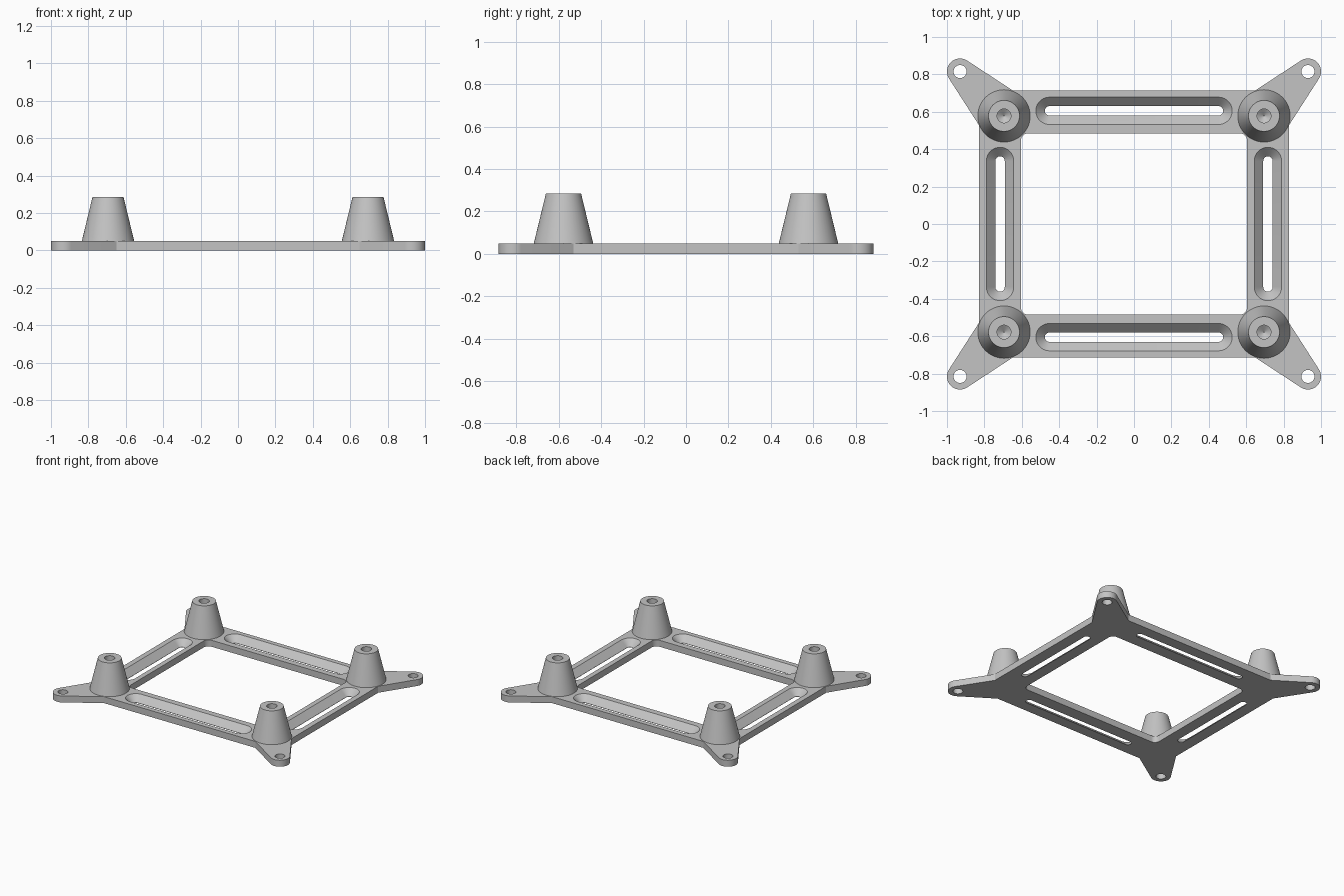
import bpy, bmesh, math
from math import sin, cos, pi, radians

cube = bpy.data.objects.get("Cube")
if cube:
    bpy.data.objects.remove(cube, do_unlink=True)

THICK = 0.05
GREY = (0.55, 0.55, 0.55, 1)
grey = bpy.data.materials.new("light grey plastic")
grey.use_nodes = True
grey.diffuse_color = GREY
grey.node_tree.nodes["Principled BSDF"].inputs["Base Color"].default_value = GREY


def arc(cx, cy, r, start, end, steps):
    """Points on an arc, angles in degrees."""
    angles = [radians(start + (end - start) * i / steps) for i in range(steps + 1)]
    return [(cx + r * cos(a), cy + r * sin(a)) for a in angles]


def circle(cx, cy, r, steps=48):
    return arc(cx, cy, r, 0, 360, steps)[:-1]


def rounded_box(cx, cy, hx, hy, r):
    """Rectangle with round corners, centres of the corners at hx, hy."""
    pts = []
    for sx, sy, a in ((1, 1, 0), (-1, 1, 90), (-1, -1, 180), (1, -1, 270)):
        pts += arc(cx + sx * hx, cy + sy * hy, r, a, a + 90, 10)
    return pts


def loft(bm, rings):
    """Closed skin through outlines with equal point counts, given as (points, z)."""
    loops = [[bm.verts.new((x, y, z)) for x, y in pts] for pts, z in rings]
    n = len(loops[0])
    for a, b in zip(loops, loops[1:]):
        for i in range(n):
            j = (i + 1) % n
            bm.faces.new((a[i], a[j], b[j], b[i]))
    bm.faces.new(loops[0][::-1])
    bm.faces.new(loops[-1])


def finish(bm, name):
    bmesh.ops.remove_doubles(bm, verts=bm.verts, dist=1e-5)
    bmesh.ops.recalc_face_normals(bm, faces=bm.faces)
    mesh = bpy.data.meshes.new(name)
    bm.to_mesh(mesh)
    bm.free()
    mesh.materials.append(grey)
    obj = bpy.data.objects.new(name, mesh)
    bpy.context.collection.objects.link(obj)
    return obj


def smooth(obj):
    bpy.ops.object.select_all(action='DESELECT')
    obj.select_set(True)
    bpy.context.view_layer.objects.active = obj
    bpy.ops.object.shade_smooth_by_angle(angle=radians(30))


# Frame outline: straight rails with a tapering ear at each corner
quarter = [(0.83, 0.53)] + arc(0.93, 0.815, 0.07, -32.7, 123.3, 20) + [(0.65, 0.715)]
outline = []
for sx, sy in ((1, 1), (-1, 1), (-1, -1), (1, -1)):
    corner = [(sx * x, sy * y) for x, y in quarter]
    outline += corner if sx * sy > 0 else corner[::-1]
bm = bmesh.new()
loft(bm, [(outline, 0), (outline, THICK)])
frame = finish(bm, "frame")

# Cutter: central opening, ear holes and countersunk slots
bm = bmesh.new()
opening = rounded_box(0, 0, 0.565, 0.445, 0.04)
loft(bm, [(opening, -0.1), (opening, 0.1)])
for sx in (-1, 1):
    for sy in (-1, 1):
        hole = circle(sx * 0.93, sy * 0.815, 0.035, 32)
        loft(bm, [(hole, -0.1), (hole, 0.1)])
for s in (-1, 1):
    for cx, cy, hx, hy in ((0, s * 0.605, 0.452, 0), (s * 0.716, 0, 0, 0.337)):
        loft(bm, [(rounded_box(cx, cy, hx, hy, r), z)
                  for r, z in ((0.025, -0.02), (0.025, 0.002), (0.073, THICK), (0.093, 0.07))])
cutter = finish(bm, "frame_cutter")
cutter.hide_render = True

cut = frame.modifiers.new("cut", 'BOOLEAN')
cut.operation = 'DIFFERENCE'
cut.solver = 'EXACT'
cut.object = cutter
bpy.context.view_layer.objects.active = frame
frame.select_set(True)
bpy.ops.object.modifier_apply(modifier="cut")
bpy.data.objects.remove(cutter, do_unlink=True)
smooth(frame)

# Tapered standoffs with a blind screw hole
profile = ((0.14, THICK), (0.083, 0.285), (0.037, 0.285), (0.037, 0.13), (0.002, 0.105))
for sx, side in ((1, "left"), (-1, "right")):
    for sy, end in ((-1, "front"), (1, "back")):
        bm = bmesh.new()
        loft(bm, [(circle(sx * 0.695, sy * 0.578, r), z) for r, z in profile])
        smooth(finish(bm, f"standoff_{end}_{side}"))
